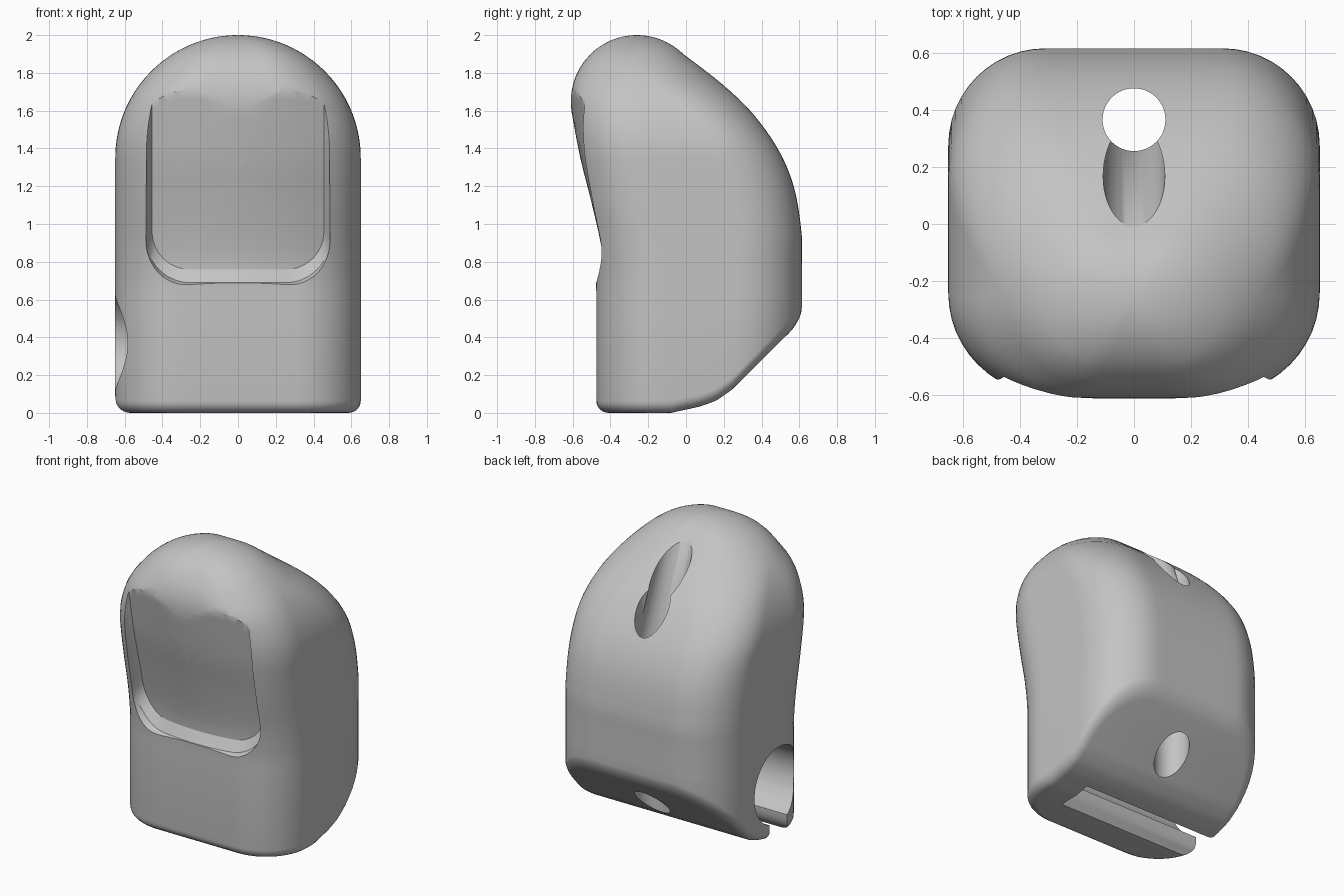
import bpy, bmesh, math
from mathutils import Vector, Matrix

old = bpy.data.objects.get("Cube")
if old:
    bpy.data.objects.remove(old, do_unlink=True)

grey = bpy.data.materials.new("plain_grey")
grey.use_nodes = True
grey.diffuse_color = (0.55, 0.55, 0.55, 1)
grey.node_tree.nodes["Principled BSDF"].inputs["Base Color"].default_value = (0.55, 0.55, 0.55, 1)


def smooth_curve(table, t):
    """Smooth interpolation through (t, value) pairs."""
    if t <= table[0][0]:
        return table[0][1]
    if t >= table[-1][0]:
        return table[-1][1]

    def slope(i):
        if i in (0, len(table) - 1):
            return 0 if i == 0 else (table[i][1] - table[i - 1][1]) / (table[i][0] - table[i - 1][0])
        a, b = table[i - 1], table[i + 1]
        return (b[1] - a[1]) / (b[0] - a[0])

    for i in range(len(table) - 1):
        (t0, v0), (t1, v1) = table[i], table[i + 1]
        if t0 <= t <= t1:
            h = t1 - t0
            u = (t - t0) / h
            return (v0 * (1 + 2 * u) * (1 - u) ** 2 + v1 * u * u * (3 - 2 * u)
                    + h * slope(i) * u * (1 - u) ** 2 + h * slope(i + 1) * u * u * (u - 1))


def rounded_rect(w, y0, y1, r0, r1, flat=5, side=14, arc=12):
    """Outline symmetric in x, from the middle of the y0 edge round and back."""
    half = [((w - r0) * i / flat, y0) for i in range(flat)]
    for i in range(arc + 1):
        a = math.pi / 2 * i / arc
        half.append((w - r0 + r0 * math.sin(a), y0 + r0 - r0 * math.cos(a)))
    for i in range(1, side):
        half.append((w, y0 + r0 + (y1 - r1 - y0 - r0) * i / side))
    for i in range(arc + 1):
        a = math.pi / 2 * i / arc
        half.append((w - r1 + r1 * math.cos(a), y1 - r1 + r1 * math.sin(a)))
    half += [((w - r1) * i / flat, y1) for i in range(flat - 1, -1, -1)]
    return half + [(-x, y) for x, y in reversed(half[1:-1])]


def mesh_object(name, bm):
    bmesh.ops.recalc_face_normals(bm, faces=bm.faces)
    me = bpy.data.meshes.new(name)
    bm.to_mesh(me)
    bm.free()
    me.materials.append(grey)
    ob = bpy.data.objects.new(name, me)
    bpy.context.scene.collection.objects.link(ob)
    return ob


def loft(name, rings):
    """Skin a stack of symmetric rings and close both ends with cross strips."""
    bm = bmesh.new()
    rows = [[bm.verts.new(p) for p in ring] for ring in rings]
    n = len(rows[0])
    for a, b in zip(rows, rows[1:]):
        for i in range(n):
            j = (i + 1) % n
            bm.faces.new((a[i], a[j], b[j], b[i]))
    for row in (rows[0], rows[-1]):
        for i in range(n // 2):
            quad = [row[i], row[i + 1], row[(n - i - 1) % n], row[(n - i) % n]]
            bm.faces.new(list(dict.fromkeys(quad)))
    return mesh_object(name, bm)


def cylinder(name, start, end, radius):
    start, end = Vector(start), Vector(end)
    axis = end - start
    bm = bmesh.new()
    turn = axis.to_track_quat('Z', 'Y').to_matrix().to_4x4()
    bmesh.ops.create_cone(bm, cap_ends=True, segments=48, radius1=radius, radius2=radius,
                          depth=axis.length, matrix=Matrix.Translation((start + end) / 2) @ turn)
    return mesh_object(name, bm)


# Side profile and dome of the body
FRONT = [(0.6, -0.475), (0.72, -0.478), (0.9, -0.50), (1.1, -0.54), (1.3, -0.575),
         (1.5, -0.60), (1.65, -0.61)]
BACK = [(0.8, 0.613), (0.95, 0.612), (1.2, 0.57), (1.4, 0.485), (1.6, 0.34), (1.75, 0.18),
        (1.9, -0.015)]
UNDERSIDE = [(-0.08, 0), (0.08, 0.035), (0.16, 0.065), (0.24, 0.12), (0.613, 0.49)]
TOP_Y, TOP_Z, TOP_R, WIDTH, DOME_Z = -0.26, 1.65, 0.35, 0.65, 1.35


def underside(y):
    for (a, za), (b, zb) in zip(UNDERSIDE, UNDERSIDE[1:]):
        if a < y <= b:
            return za + (zb - za) * (y - a) / (b - a)
    return 0 if y < 0 else UNDERSIDE[-1][1]


def section(z, inset=0):
    w = math.sqrt(WIDTH ** 2 - max(0, z - DOME_Z) ** 2)
    bulge = math.sqrt(max(0, TOP_R ** 2 - (z - TOP_Z) ** 2))
    yf = TOP_Y - bulge if z > TOP_Z else smooth_curve(FRONT, z)
    yb = TOP_Y + bulge if z > 1.9 else smooth_curve(BACK, z)
    r = 0.97 * min(0.35, w, (yb - yf) / 2)
    return rounded_rect(w - inset, yf + inset, yb - inset, r - inset, r - inset)


rings = []
FILLET = 0.065
for i in range(7):
    a = math.pi / 2 * i / 6
    rings.append([(x, y, underside(y) + FILLET * (1 - math.cos(a)))
                  for x, y in section(0, FILLET * (1 - math.sin(a)))])
heights = [0.62 + 1.28 * i / 32 for i in range(33)]
start = math.asin((1.9 - TOP_Z) / TOP_R)
heights += [TOP_Z + TOP_R * math.sin(start + (math.pi / 2 - 0.04 - start) * i / 12)
            for i in range(1, 13)]
rings += [[(x, y, z) for x, y in section(z)] for z in heights]
body = loft("stand_body", rings)

# Bowed display recess with a sloping ledge below it
SCREEN = [(0.72, -0.432), (0.85, -0.442), (1.1, -0.497), (1.35, -0.56), (1.55, -0.598),
          (1.74, -0.632)]


def screen_y(x, z):
    return smooth_curve(SCREEN, z) + 0.38 * x * x


def recess_outline(d):
    return rounded_rect(0.455 + 0.4 * d, 0.76 - d, 1.76, 0.2 + 0.4 * d, 0.05)


edge = recess_outline(0)
mid_z = 1.25
rings = []
for s in (0.04, 0.2, 0.4, 0.6, 0.8, 0.92, 1):
    pts = [(x * s, mid_z + (z - mid_z) * s) for x, z in edge]
    rings.append([(x, screen_y(x, z), z) for x, z in pts])
for d, forward in ((0.07, 0.04), (0.09, 0.09), (0.095, 0.5)):
    rings.append([(x, screen_y(*e) - forward, z) for (x, z), e in zip(recess_outline(d), edge)])
recess = loft("recess_cutter", rings)

# Keyhole cable channel entering from one side, open underneath
CH_Y, CH_Z, CH_R, HALF_SLIT = -0.075, 0.37, 0.26, 0.095
gap = math.asin(HALF_SLIT / CH_R)
profile = []
for i in range(41):
    a = gap + (2 * math.pi - 2 * gap) * i / 40
    profile.append((CH_Y + CH_R * math.sin(a), CH_Z - CH_R * math.cos(a)))
profile += [(CH_Y - HALF_SLIT, 0.09), (CH_Y - HALF_SLIT - 0.015, 0.045),
            (CH_Y - HALF_SLIT - 0.05, 0.008), (CH_Y - HALF_SLIT - 0.09, -0.08),
            (CH_Y + HALF_SLIT, -0.08)]
bm = bmesh.new()
face = bm.faces.new([bm.verts.new((-0.9, y, z)) for y, z in profile])
ext = bmesh.ops.extrude_face_region(bm, geom=[face])
bmesh.ops.translate(bm, vec=(1.3, 0, 0),
                    verts=[g for g in ext["geom"] if isinstance(g, bmesh.types.BMVert)])
channel = mesh_object("channel_cutter", bm)

# Upright cable bore and the slanted bore that lengthens its mouth
bore = cylinder("bore_cutter", (0, 0.365, -0.2), (0, 0.365, 2.2), 0.11)
slant = cylinder("slanted_bore_cutter", (0, 0.37, 1.28), (0, 0.04, 2.06), 0.108)

bpy.ops.object.select_all(action='DESELECT')
bpy.context.view_layer.objects.active = body
body.select_set(True)
for cutter in (recess, channel, bore, slant):
    cutter.hide_render = True
    mod = body.modifiers.new(cutter.name, 'BOOLEAN')
    mod.operation = 'DIFFERENCE'
    mod.solver = 'EXACT'
    mod.object = cutter
    bpy.ops.object.modifier_apply(modifier=mod.name)
    bpy.data.objects.remove(cutter, do_unlink=True)

bpy.ops.object.shade_smooth_by_angle(angle=math.radians(32))
